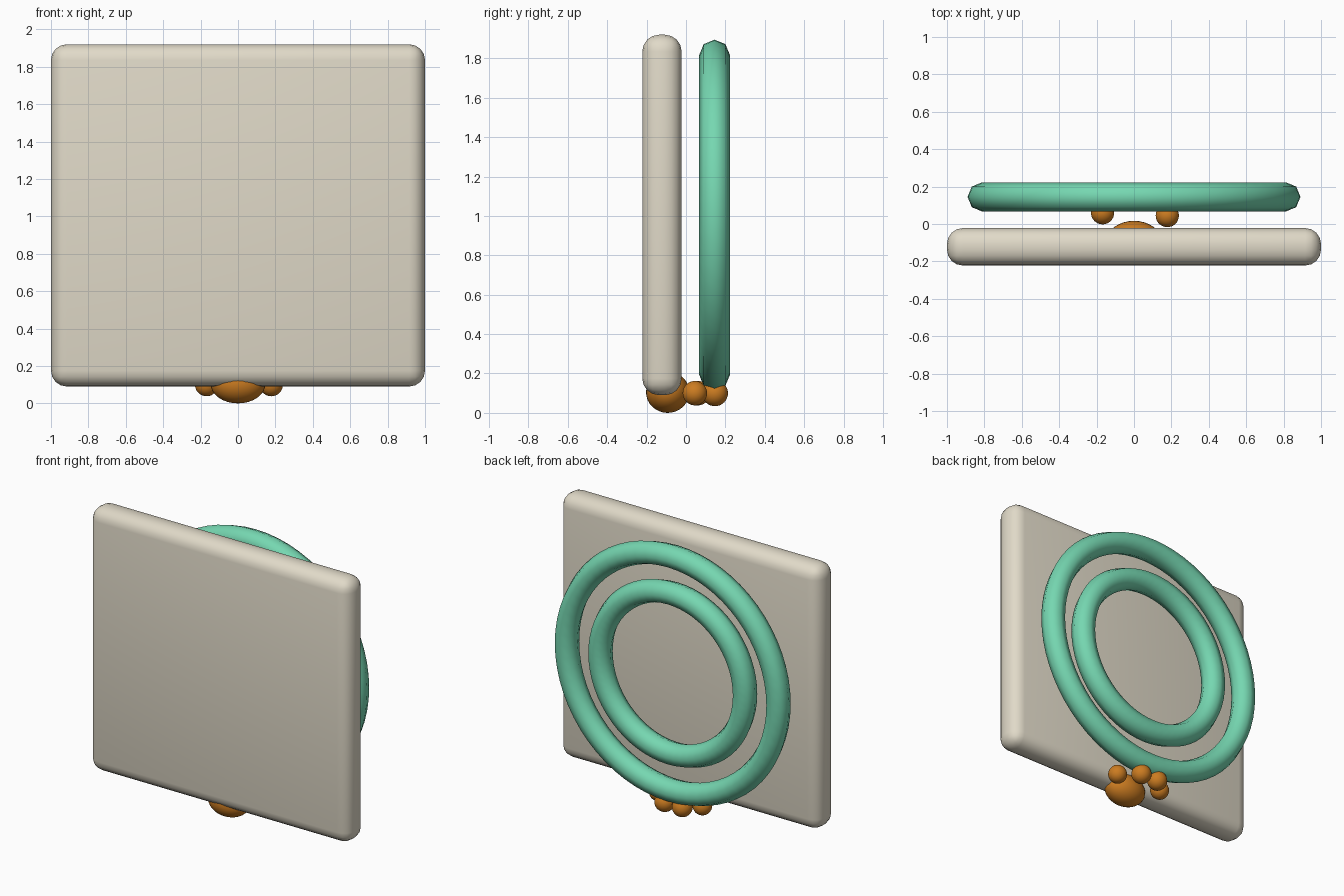
import bpy
import math

if "Cube" in bpy.data.objects:
    bpy.data.objects.remove(bpy.data.objects["Cube"])


def material(name, rgb):
    m = bpy.data.materials.new(name)
    m.diffuse_color = (*rgb, 1)
    m.use_nodes = True
    m.node_tree.nodes["Principled BSDF"].inputs["Base Color"].default_value = m.diffuse_color
    return m


cream = material("cream", (0.75, 0.70, 0.58))
mint = material("mint", (0.18, 0.68, 0.44))
orange = material("orange", (0.60, 0.20, 0.015))


def finish(name, mat):
    ob = bpy.context.object
    ob.name = name
    ob.data.materials.append(mat)
    bpy.ops.object.shade_smooth()
    return ob


def ball(name, loc, radii):
    bpy.ops.mesh.primitive_uv_sphere_add(segments=32, ring_count=16, location=loc)
    bpy.context.object.scale = radii
    return finish(name, orange)


# Rounded slab at the front
bpy.ops.mesh.primitive_cube_add(size=1, location=(0, -0.122, 1.005))
slab = bpy.context.object
slab.scale = (2, 0.2, 1.83)
bpy.ops.object.transform_apply(location=False, scale=True)
bevel = slab.modifiers.new("rounded_edges", "BEVEL")
bevel.width = 0.085
bevel.segments = 4
finish("slab", cream)

# Two concentric rings behind it
for name, radius in (("outer_ring", 0.812), ("inner_ring", 0.555)):
    bpy.ops.mesh.primitive_torus_add(
        major_radius=radius, minor_radius=0.078, major_segments=64,
        minor_segments=8, location=(0, 0.145, 1.005),
        rotation=(math.pi / 2, 0, 0))
    finish(name, mint)

# Paw at the bottom: one wide pad and four toes
ball("paw_pad", (0, -0.093, 0.105), (0.147, 0.11, 0.105))
toes = [(0.178, 0.045, 0.062), (0.06, 0.147, 0.066),
        (-0.075, 0.147, 0.066), (-0.168, 0.06, 0.062)]
for i, (x, y, r) in enumerate(toes, 1):
    ball(f"paw_toe_{i}", (x, y, 0.1), (r, r, r))
